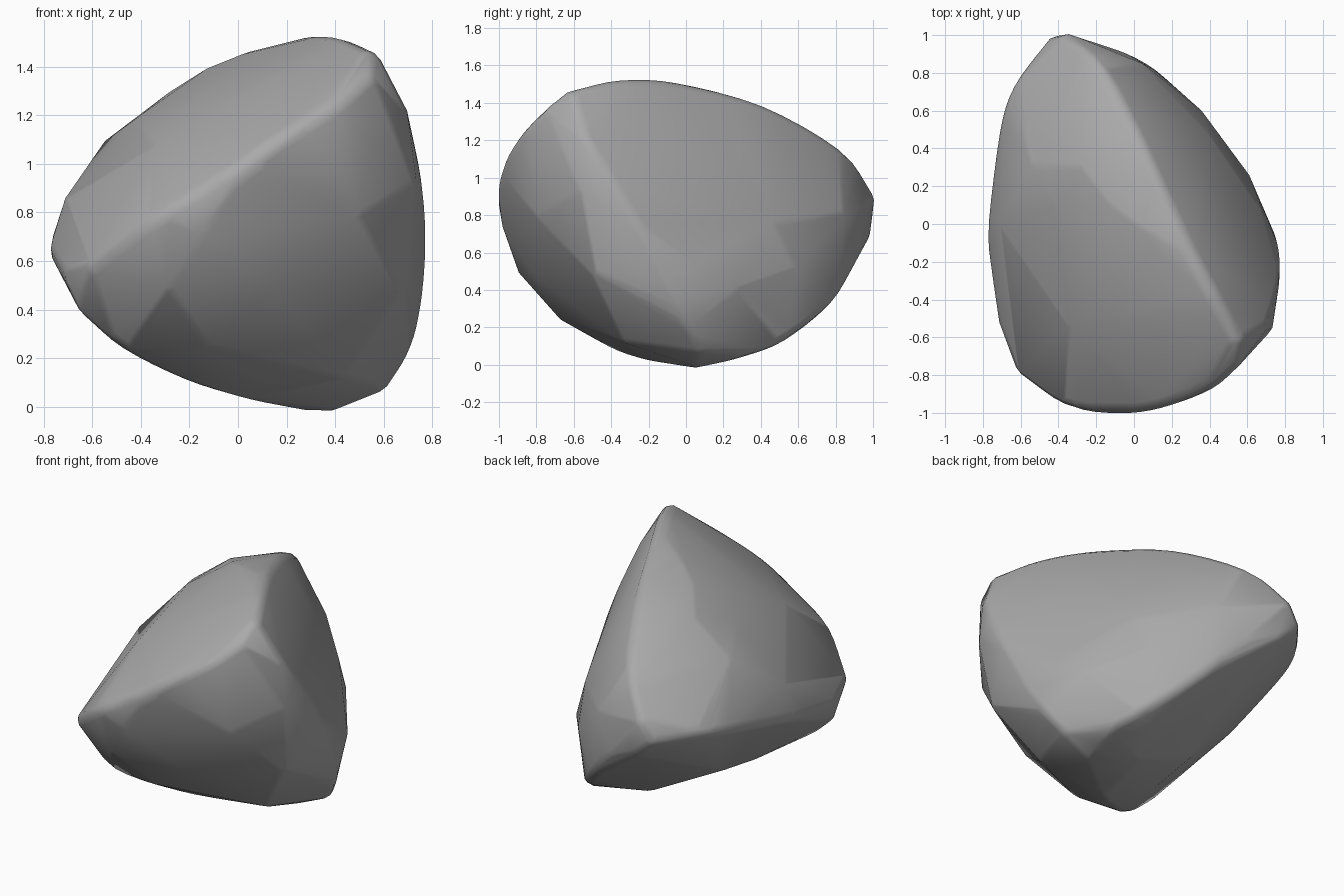
import bpy
import bmesh
from mathutils import Vector

default_cube = bpy.data.objects.get("Cube")
if default_cube:
    bpy.data.objects.remove(default_cube, do_unlink=True)

CENTRE = Vector((0, 0, 0.75))
ROUNDING = 0.07

# The rock is a worn four-cornered pebble: six bowed ridges join its corners
top_ridge = [(-0.37, 1, 0.89), (-0.19, 0.84, 1.12), (0.04, 0.41, 1.38),
             (0.25, -0.05, 1.5), (0.42, -0.38, 1.505), (0.56, -0.64, 1.44)]
front_ridge = [(0.55, -0.74, 1.36), (0.4, -0.87, 1.23), (0.15, -0.97, 1.07),
               (-0.09, -1, 0.9), (-0.35, -0.96, 0.75), (-0.6, -0.79, 0.56)]
right_ridge = [(0.68, -0.58, 1.22), (0.75, -0.4, 0.92), (0.77, -0.24, 0.65),
               (0.745, -0.1, 0.38), (0.69, 0, 0.21), (0.6, 0.08, 0.07)]
left_ridge = [(-0.7, -0.54, 0.53), (-0.75, -0.25, 0.6), (-0.77, 0, 0.66),
              (-0.7, 0.5, 0.76), (-0.61, 0.76, 0.8), (-0.43, 0.99, 0.8)]
back_ridge = [(0.42, 0.06, -0.006), (0.46, 0.3, 0.05), (0.34, 0.53, 0.14),
              (0.13, 0.78, 0.34), (-0.08, 0.91, 0.56), (-0.32, 0.98, 0.7)]
lower_ridge = [(0.3, 0.03, -0.007), (0.06, -0.25, 0.035),
               (-0.2, -0.45, 0.12), (-0.47, -0.64, 0.265),
               (-0.64, -0.62, 0.41)]

# Shallow swellings in the middle of the four broad sides
upper_side = [(-0.72, 0, 0.83), (-0.54, 0.34, 1.09), (-0.42, 0.1, 1.19),
              (-0.28, 0.34, 1.29), (-0.11, 0.12, 1.4), (0.05, 0, 1.46),
              (-0.33, -0.57, 1.06)]
front_side = [(0.5, -0.8, 0.82), (0.15, -0.82, 0.5), (-0.3, -0.9, 0.51),
              (-0.15, -0.98, 0.74), (-0.14, -0.69, 0.26),
              (0.69, -0.49, 0.49), (0.72, -0.57, 0.95),
              (0.45, -0.32, 0.12), (0.15, -0.37, 0.1)]
back_side = [(0.6, 0.26, 0.38), (0.68, 0.05, 0.5), (0.39, 0.49, 0.74),
             (0.35, 0.6, 0.5), (0.01, 0.86, 0.8)]
lower_side = [(0.15, 0.2, 0.02), (-0.34, 0.1, 0.24), (-0.35, -0.24, 0.2)]


def bowed(points, steps=4):
    """Smooth curve through the points of a ridge."""
    pts = [Vector(p) for p in points]
    pts = [2 * pts[0] - pts[1]] + pts + [2 * pts[-1] - pts[-2]]
    curve = [pts[-2]]
    for a, b, c, d in zip(pts, pts[1:], pts[2:], pts[3:]):
        for i in range(steps):
            t = i / steps
            curve.append(b + (c - a) * t / 2
                         + (a - 2.5 * b + 2 * c - d / 2) * t ** 2
                         + (1.5 * (b - c) + (d - a) / 2) * t ** 3)
    return curve


# A small ball just inside each point rounds off the edge there
ball = bmesh.new()
bmesh.ops.create_icosphere(ball, subdivisions=2, radius=ROUNDING)
knob = [vert.co.copy() for vert in ball.verts]
ball.free()

anchors = []
for ridge in (top_ridge, front_ridge, right_ridge,
              left_ridge, back_ridge, lower_ridge):
    anchors += bowed(ridge)
for side in (upper_side, front_side, back_side, lower_side):
    anchors += [Vector(p) for p in side]

# Wrap all the balls in one skin
bm = bmesh.new()
for point in anchors:
    middle = point + (CENTRE - point).normalized() * ROUNDING
    for offset in knob:
        bm.verts.new(middle + offset)
bmesh.ops.convex_hull(bm, input=bm.verts[:])
loose = [vert for vert in bm.verts if not vert.link_faces]
bmesh.ops.delete(bm, geom=loose, context="VERTS")
bmesh.ops.remove_doubles(bm, verts=bm.verts[:], dist=0.015)
bmesh.ops.recalc_face_normals(bm, faces=bm.faces[:])
for face in bm.faces:
    face.smooth = True

mesh = bpy.data.meshes.new("rock")
bm.to_mesh(mesh)
bm.free()
rock = bpy.data.objects.new("rock", mesh)
bpy.context.collection.objects.link(rock)

# Plain grey stone
stone = bpy.data.materials.new("grey stone")
stone.use_nodes = True
colour = (0.4, 0.4, 0.4, 1)
stone.diffuse_color = colour
stone.node_tree.nodes["Principled BSDF"].inputs["Base Color"].default_value = colour
mesh.materials.append(stone)
